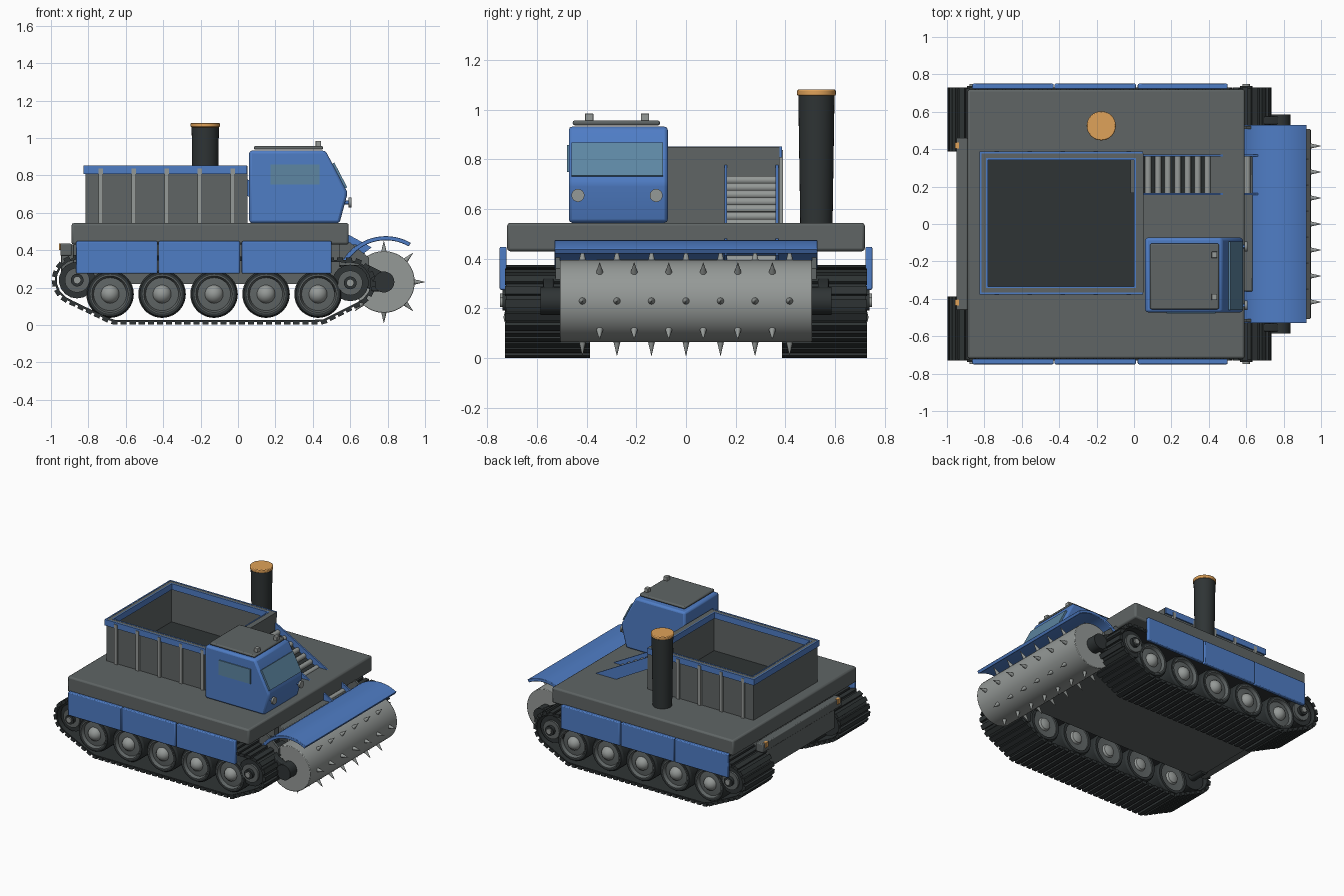
import bpy, bmesh, math
from mathutils import Vector, Matrix
from mathutils.geometry import convex_hull_2d

if "Cube" in bpy.data.objects:
    bpy.data.objects.remove(bpy.data.objects["Cube"])


def material(name, rgb):
    m = bpy.data.materials.new(name)
    m.diffuse_color = (*rgb, 1)
    m.use_nodes = True
    m.node_tree.nodes["Principled BSDF"].inputs["Base Color"].default_value = m.diffuse_color
    return m


BLUE = material("blue paint", (0.078, 0.205, 0.56))
GREY = material("grey steel", (0.115, 0.13, 0.13))
DARK = material("dark steel", (0.028, 0.034, 0.035))
LIGHT = material("light steel", (0.30, 0.32, 0.31))
COPPER = material("copper orange", (0.74, 0.36, 0.10))
GLASS = material("window glass", (0.11, 0.24, 0.365))


def finish(name, bm, mat, bevel=0):
    bmesh.ops.recalc_face_normals(bm, faces=bm.faces)
    me = bpy.data.meshes.new(name)
    bm.to_mesh(me)
    bm.free()
    me.materials.append(mat)
    ob = bpy.data.objects.new(name, me)
    bpy.context.collection.objects.link(ob)
    if bevel:
        mod = ob.modifiers.new("bevel", 'BEVEL')
        mod.width, mod.segments, mod.limit_method = bevel, 2, 'ANGLE'
    return ob


def add_box(bm, center, size, rot=Matrix()):
    bmesh.ops.create_cube(bm, size=1, matrix=Matrix.Translation(center) @ rot @ Matrix.Diagonal((*size, 1)))


def box(name, x, y, z, mat, bevel=0):
    bm = bmesh.new()
    add_box(bm, [(a + b) / 2 for a, b in (x, y, z)], [abs(b - a) for a, b in (x, y, z)])
    return finish(name, bm, mat, bevel)


def prism(name, pts, y0, y1, mat, bevel=0):
    """Side profile in x, z extruded across y."""
    bm = bmesh.new()
    f = bm.faces.new([bm.verts.new((x, y0, z)) for x, z in pts])
    ext = bmesh.ops.extrude_face_region(bm, geom=[f])
    bmesh.ops.translate(bm, vec=(0, y1 - y0, 0), verts=[v for v in ext["geom"] if isinstance(v, bmesh.types.BMVert)])
    return finish(name, bm, mat, bevel)


def add_cone(bm, a, b, r1, r2, seg):
    a, b = Vector(a), Vector(b)
    rot = (b - a).to_track_quat('Z', 'Y').to_matrix().to_4x4()
    bmesh.ops.create_cone(bm, cap_ends=True, segments=seg, radius1=r1, radius2=r2,
                          depth=(b - a).length, matrix=Matrix.Translation((a + b) / 2) @ rot)


def rod(name, a, b, r, mat, r2=None, seg=32, bevel=0):
    bm = bmesh.new()
    add_cone(bm, a, b, r, r if r2 is None else r2, seg)
    return finish(name, bm, mat, bevel)


def lathe(name, x, z, prof, mat, seg=36):
    """(radius, y) profile spun around a crosswise axle."""
    bm = bmesh.new()
    vs = [bm.verts.new((r, y, 0)) for r, y in prof]
    es = [bm.edges.new(e) for e in zip(vs, vs[1:])]
    bmesh.ops.spin(bm, geom=vs + es, cent=(0, 0, 0), axis=(0, 1, 0), angle=math.tau, steps=seg)
    bmesh.ops.remove_doubles(bm, verts=bm.verts, dist=1e-4)
    bmesh.ops.translate(bm, vec=(x, 0, z), verts=bm.verts)
    return finish(name, bm, mat)


# Chassis, deck and rear beam
box("deck", (-0.89, 0.592), (-0.72, 0.72), (0.43, 0.545), GREY, 0.012)
box("hull", (-0.88, 0.57), (-0.388, 0.388), (0.22, 0.435), GREY)
box("rear_plate", (-0.945, -0.88), (-0.388, 0.388), (0.23, 0.43), GREY, 0.005)
box("rear_beam", (-0.95, -0.89), (-0.46, 0.46), (0.37, 0.435), GREY, 0.006)
box("front_crossbeam", (0.58, 0.635), (-0.36, 0.36), (0.36, 0.43), GREY, 0.005)

# Track loop: hull around both end wheels and the ground run
REAR, FRONT, R = (-0.86, 0.24), (0.60, 0.225), 0.116
cloud = [(cx + r * math.cos(t), cz + r * math.sin(t))
         for cx, cz, r in ((*REAR, R), (*FRONT, R), (-0.66, 0.082, 0.06), (0.44, 0.082, 0.06))
         for t in [i * math.tau / 48 for i in range(48)]]
loop = [Vector(cloud[i]) for i in convex_hull_2d(cloud)]
area = sum(a.x * b.y - b.x * a.y for a, b in zip(loop, loop[1:] + loop[:1]))
if area < 0:
    loop.reverse()
lens = [(b - a).length for a, b in zip(loop, loop[1:] + loop[:1])]
N = 76


def along(d):
    d %= sum(lens)
    for i, l in enumerate(lens):
        if d <= l:
            a, b = loop[i], loop[(i + 1) % len(loop)]
            return a.lerp(b, d / l)
        d -= l
    return loop[0]


step = sum(lens) / N
links = []
for i in range(N):
    t = (along((i + 0.5) * step) - along((i - 0.5) * step)).normalized()
    links.append((along(i * step), t))

wheel_x = [-0.684 + 0.278 * i for i in range(5)]
for s, side in ((1, "left"), (-1, "right")):
    # Belt and raised pads
    bm = bmesh.new()
    rings = []
    for p, t in links:
        n = Vector((t.y, -t.x))
        rings.append([bm.verts.new((p.x + n.x * o, s * y, p.y + n.y * o))
                      for o, y in ((-0.006, 0.395), (0.006, 0.395), (0.006, 0.725), (-0.006, 0.725))])
    for a, b in zip(rings, rings[1:] + rings[:1]):
        for k in range(4):
            bm.faces.new((a[k], a[(k + 1) % 4], b[(k + 1) % 4], b[k]))
    finish(side + "_track_belt", bm, DARK)
    bm = bmesh.new()
    for p, t in links:
        q = p + Vector((t.y, -t.x)) * 0.008
        rot = Matrix.Rotation(-math.atan2(t.y, t.x), 4, 'Y')
        add_box(bm, (q.x, s * 0.558, q.y), (0.033, 0.342, 0.022), rot)
    finish(side + "_track_pads", bm, DARK)

    # Road wheels with dished discs and domed hubs
    for i, x in enumerate(wheel_x):
        lathe(f"{side}_wheel_tyre_{i}", x, 0.165, [(0.098, s * 0.41), (0.118, s * 0.41), (0.127, s * 0.425),
              (0.127, s * 0.695), (0.118, s * 0.71), (0.098, s * 0.71), (0.092, s * 0.68)], DARK)
        lathe(f"{side}_wheel_disc_{i}", x, 0.165, [(0, s * 0.425), (0.05, s * 0.425), (0.099, s * 0.42),
              (0.104, s * 0.413), (0.104, s * 0.712), (0.098, s * 0.713), (0.088, s * 0.69), (0, s * 0.70)], GREY)
        lathe(f"{side}_wheel_hub_{i}", x, 0.165, [(0.05, s * 0.69), (0.046, s * 0.706), (0.035, s * 0.72),
              (0.02, s * 0.73), (0, s * 0.735)], LIGHT)
        lathe(f"{side}_wheel_inner_hub_{i}", x, 0.165, [(0.05, s * 0.43), (0.04, s * 0.41), (0, s * 0.392)], LIGHT)

    # End sprockets
    for end, (x, z) in (("rear", REAR), ("front", FRONT)):
        rod(f"{side}_{end}_sprocket", (x, s * 0.42, z), (x, s * 0.70, z), 0.098, DARK, seg=18)
        rod(f"{side}_{end}_sprocket_disc", (x, s * 0.69, z), (x, s * 0.715, z), 0.066, GREY)
        rod(f"{side}_{end}_sprocket_hub", (x, s * 0.70, z), (x, s * 0.738, z), 0.034, DARK)
        rod(f"{side}_{end}_sprocket_cap", (x, s * 0.735, z), (x, s * 0.748, z), 0.02, LIGHT)
        rod(f"{side}_{end}_axle", (x, s * 0.3, z), (x, s * 0.45, z), 0.035, DARK)

    # Side skirts, tail lamps and roller arms
    for i, (a, b) in enumerate(((-0.865, -0.43), (-0.425, 0.01), (0.02, 0.50))):
        box(f"{side}_skirt_{i}", (a, b), (s * 0.722, s * 0.75), (0.275, 0.448), BLUE, 0.006)
    box(side + "_tail_lamp", (-0.956, -0.935), sorted((s * 0.405, s * 0.435)), (0.40, 0.437), COPPER)
    prism(side + "_roller_arm", [(0.54, 0.32), (0.70, 0.32), (0.78, 0.28), (0.78, 0.18), (0.72, 0.18), (0.60, 0.26)],
          s * 0.532, s * 0.575, DARK, 0.006)
    prism(side + "_arm_bracket", [(0.54, 0.44), (0.60, 0.44), (0.70, 0.36), (0.70, 0.31), (0.54, 0.31)],
          s * 0.508, s * 0.525, GREY)
    rod(side + "_roller_bearing", (0.78, s * 0.48, 0.23), (0.78, s * 0.585, 0.23), 0.056, DARK)

# Spiked roller with staggered rows
rod("roller_drum", (0.78, -0.507, 0.23), (0.78, 0.507, 0.23), 0.165, LIGHT, seg=48, bevel=0.004)
bm = bmesh.new()
for k in range(8):
    d = Vector((math.cos(k * math.pi / 4), 0, math.sin(k * math.pi / 4)))
    count = 6 if k % 2 else 7
    for j in range(count):
        c = Vector((0.78, (j - (count - 1) / 2) * 0.139, 0.23))
        add_cone(bm, c + d * 0.155, c + d * 0.219, 0.016, 0.001, 12)
finish("roller_spikes", bm, LIGHT)

# Curved guard over the roller
ts = [math.radians(150 - i * 5) for i in range(19)]
arc = [(0.79 + r * math.cos(t), 0.207 + r * math.sin(t)) for r, seq in ((0.268, ts), (0.246, ts[::-1])) for t in seq]
prism("roller_guard", arc, -0.53, 0.53, BLUE, 0.003)

# Open hopper: walls, floor, coloured rim bands, ribs
X0, X1, Y0, Y1 = -0.815, 0.035, -0.367, 0.377
for nm, x, y in (("rear", (X0, X0 + 0.025), (Y0, Y1)), ("front", (X1 - 0.025, X1 + 0.015), (Y0, Y1)),
                 ("right", (X0, X1), (Y0, Y0 + 0.025)), ("left", (X0, X1), (Y1 - 0.025, Y1))):
    box(f"hopper_{nm}_wall", x, y, (0.54, 0.85), GREY)
box("hopper_floor", (X0 + 0.01, X1), (Y0 + 0.01, Y1 - 0.01), (0.54, 0.565), DARK)
for nm, x, y in (("rear_outer", (X0 - 0.01, X0), (Y0 - 0.01, Y1 + 0.01)),
                 ("right_outer", (X0 - 0.01, X1 + 0.012), (Y0 - 0.01, Y0)),
                 ("left_outer", (X0 - 0.01, X1 + 0.012), (Y1, Y1 + 0.01)),
                 ("rear_inner", (X0 + 0.025, X0 + 0.034), (Y0 + 0.025, Y1 - 0.025)),
                 ("front_inner", (X1 - 0.034, X1 - 0.025), (Y0 + 0.025, Y1 - 0.025)),
                 ("right_inner", (X0 + 0.025, X1 - 0.025), (Y0 + 0.025, Y0 + 0.034)),
                 ("left_inner", (X0 + 0.025, X1 - 0.025), (Y1 - 0.034, Y1 - 0.025))):
    box(f"hopper_{nm}_rim", x, y, (0.808, 0.852), BLUE)
for i in range(5):
    x = -0.733 + i * 0.176
    for y in (Y0, Y1):
        box(f"hopper_rib_{i}", (x - 0.012, x + 0.012), (y - 0.013, y + 0.013), (0.545, 0.838), LIGHT)

# Cab
prism("cab", [(0.06, 0.545), (0.06, 0.932), (0.468, 0.932), (0.582, 0.715), (0.582, 0.69), (0.543, 0.545)],
      -0.472, -0.073, BLUE, 0.014)
prism("windscreen", [(0.503, 0.862), (0.515, 0.868), (0.584, 0.736), (0.572, 0.730)], -0.46, -0.093, GLASS)
box("cab_window", (0.175, 0.435), (-0.479, -0.471), (0.75, 0.858), GLASS)
box("cab_roof", (0.085, 0.455), (-0.456, -0.105), (0.937, 0.957), GREY, 0.008)
for y in (-0.39, -0.165):
    box("roof_lamp", (0.415, 0.445), (y - 0.017, y + 0.017), (0.955, 0.985), LIGHT, 0.003)
for y in (-0.435, -0.12):
    rod("headlamp", (0.592, y, 0.655), (0.606, y, 0.655), 0.026, LIGHT, seg=24)
    rod("headlamp_mount", (0.55, y, 0.655), (0.595, y, 0.655), 0.01, BLUE, seg=12)

# Exhaust stack
rod("exhaust_stack", (-0.175, 0.525, 0.54), (-0.175, 0.525, 1.06), 0.065, DARK, 0.073)
rod("exhaust_cap", (-0.175, 0.525, 1.057), (-0.175, 0.525, 1.081), 0.078, COPPER, bevel=0.005)

# Sloping conveyor from roller up to hopper
for y in (0.16, 0.366):
    prism("conveyor_rail", [(0.05, 0.778), (0.05, 0.69), (0.64, 0.36), (0.715, 0.415)], y - 0.006, y + 0.006, BLUE)
prism("conveyor_bed", [(0.05, 0.725), (0.05, 0.70), (0.66, 0.365), (0.68, 0.385)], 0.166, 0.36, DARK)
bm = bmesh.new()
for i in range(12):
    x = 0.075 + i * 0.053
    add_cone(bm, (x, 0.166, 0.73 - (x - 0.05) * 0.55), (x, 0.36, 0.73 - (x - 0.05) * 0.55), 0.018, 0.018, 16)
finish("conveyor_rollers", bm, LIGHT)
box("feed_lip", (-0.02, 0.02), (0.166, 0.36), (0.755, 0.785), GREY)

# Smooth rounded parts, keep edges crisp
for ob in bpy.context.scene.objects:
    ob.select_set(True)
    bpy.context.view_layer.objects.active = ob
bpy.ops.object.shade_smooth_by_angle(angle=math.radians(30))
